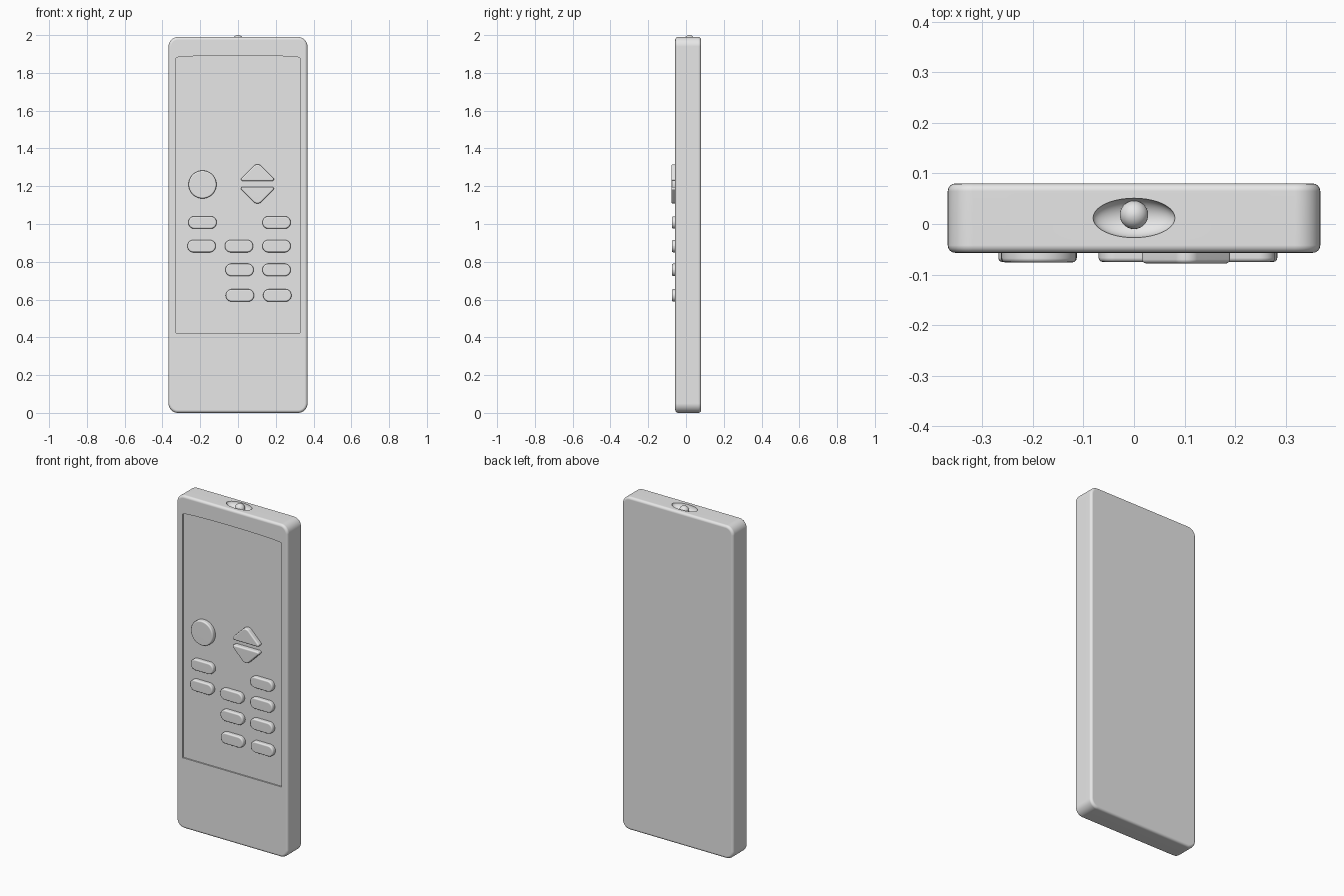
import bpy
import bmesh
import math
from mathutils import Vector

cube = bpy.data.objects.get("Cube")
if cube:
    bpy.data.objects.remove(cube, do_unlink=True)

grey = bpy.data.materials.new("light_grey_plastic")
grey.use_nodes = True
grey.diffuse_color = (0.8, 0.8, 0.8, 1)
grey.node_tree.nodes["Principled BSDF"].inputs["Base Color"].default_value = (0.8, 0.8, 0.8, 1)


def rounded(corners, radii, steps=8):
    """Convex outline in x, z with each corner replaced by an arc."""
    out = []
    for i, (c, r) in enumerate(zip(corners, radii)):
        c = Vector(c)
        a = (Vector(corners[i - 1]) - c).normalized()
        b = (Vector(corners[(i + 1) % len(corners)]) - c).normalized()
        half = a.angle(b) / 2
        centre = c + (a + b).normalized() * (r / math.sin(half))
        start = c + a * (r / math.tan(half)) - centre
        end = c + b * (r / math.tan(half)) - centre
        sweep = start.angle(end)
        for k in range(steps + 1):
            t = k / steps
            out.append(centre + (start * math.sin((1 - t) * sweep)
                                 + end * math.sin(t * sweep)) / math.sin(sweep))
    return out


def box_outline(x0, x1, z0, z1, r):
    return rounded([(x0, z0), (x1, z0), (x1, z1), (x0, z1)], [r] * 4)


def prism(name, outline, front, back):
    """Outline extruded between two depths."""
    bm = bmesh.new()
    face = bm.faces.new([bm.verts.new((p[0], front, p[1])) for p in outline])
    new = bmesh.ops.extrude_face_region(bm, geom=[face])["geom"]
    verts = [v for v in new if isinstance(v, bmesh.types.BMVert)]
    bmesh.ops.translate(bm, verts=verts, vec=(0, back - front, 0))
    bmesh.ops.recalc_face_normals(bm, faces=bm.faces)
    mesh = bpy.data.meshes.new(name)
    bm.to_mesh(mesh)
    bm.free()
    ob = bpy.data.objects.new(name, mesh)
    bpy.context.collection.objects.link(ob)
    mesh.materials.append(grey)
    return ob


def ellipsoid(name, centre, size):
    bpy.ops.mesh.primitive_uv_sphere_add(segments=40, ring_count=24, radius=1, location=centre)
    ob = bpy.context.object
    ob.name = name
    ob.scale = size
    ob.data.materials.append(grey)
    return ob


def bevel(ob, width, segments):
    mod = ob.modifiers.new("Soft edge", 'BEVEL')
    mod.width = width
    mod.segments = segments
    mod.limit_method = 'ANGLE'
    mod.angle_limit = math.radians(50)


def finish(ob):
    """Apply modifiers, then shade smooth with sharp edges kept."""
    bpy.ops.object.select_all(action='DESELECT')
    ob.select_set(True)
    bpy.context.view_layer.objects.active = ob
    for mod in list(ob.modifiers):
        bpy.ops.object.modifier_apply(modifier=mod.name)
    bpy.ops.object.shade_smooth_by_angle(angle=math.radians(35))
    ob.modifiers.new("Flat normals", 'WEIGHTED_NORMAL').keep_sharp = True


FRONT, BACK, TOP = -0.057, 0.08, 1.99

# Case with rounded corners and softened edges
case = prism("case", box_outline(-0.368, 0.368, 0, TOP, 0.05), FRONT, BACK)
bevel(case, 0.015, 4)

# Shallow front panel with a gently arched top, and the dish in the top end
arch = [(0.327 * math.cos(math.pi * k / 12), 1.88 + 0.012 * math.sin(math.pi * k / 12))
        for k in range(13)]
panel_cutter = prism("panel_cutter", [(-0.327, 0.422), (0.327, 0.422)] + arch,
                     FRONT - 0.05, FRONT + 0.008)
dish_cutter = ellipsoid("dish_cutter", (0, 0.012, TOP), (0.081, 0.039, 0.035))
for cutter in (panel_cutter, dish_cutter):
    cut = case.modifiers.new("Cut", 'BOOLEAN')
    cut.operation = 'DIFFERENCE'
    cut.solver = 'EXACT'
    cut.object = cutter
finish(case)
for cutter in (panel_cutter, dish_cutter):
    bpy.data.objects.remove(cutter, do_unlink=True)

# Emitter bulb
finish(ellipsoid("emitter_bulb", (0, 0.018, 1.972), (0.028, 0.028, 0.028)))


def button(name, outline, front):
    ob = prism(name, outline, front, FRONT + 0.014)
    bevel(ob, 0.008, 3)
    finish(ob)


# Pill buttons, row by row
rows = {1.008: (-0.188, 0.204), 0.883: (-0.193, 0.005, 0.204),
        0.757: (0.008, 0.204), 0.622: (0.01, 0.208)}
for row, (z, xs) in enumerate(rows.items(), 1):
    for col, x in enumerate(xs, 1):
        button(f"pill_button_{row}_{col}",
               box_outline(x - 0.075, x + 0.075, z - 0.033, z + 0.033, 0.0325), -0.075)

# Round button
button("round_button", [(-0.188 + 0.074 * math.cos(math.tau * k / 40),
                         1.209 + 0.074 * math.sin(math.tau * k / 40)) for k in range(40)], -0.076)

# Up and down arrow buttons
for name, base, way in (("up_button", 1.227, 1), ("down_button", 1.197, -1)):
    tri = [(0.103 - 0.101, base), (0.103 + 0.101, base), (0.103, base + way * 0.101)]
    button(name, rounded(tri, [0.01, 0.01, 0.03], 6), -0.078)
